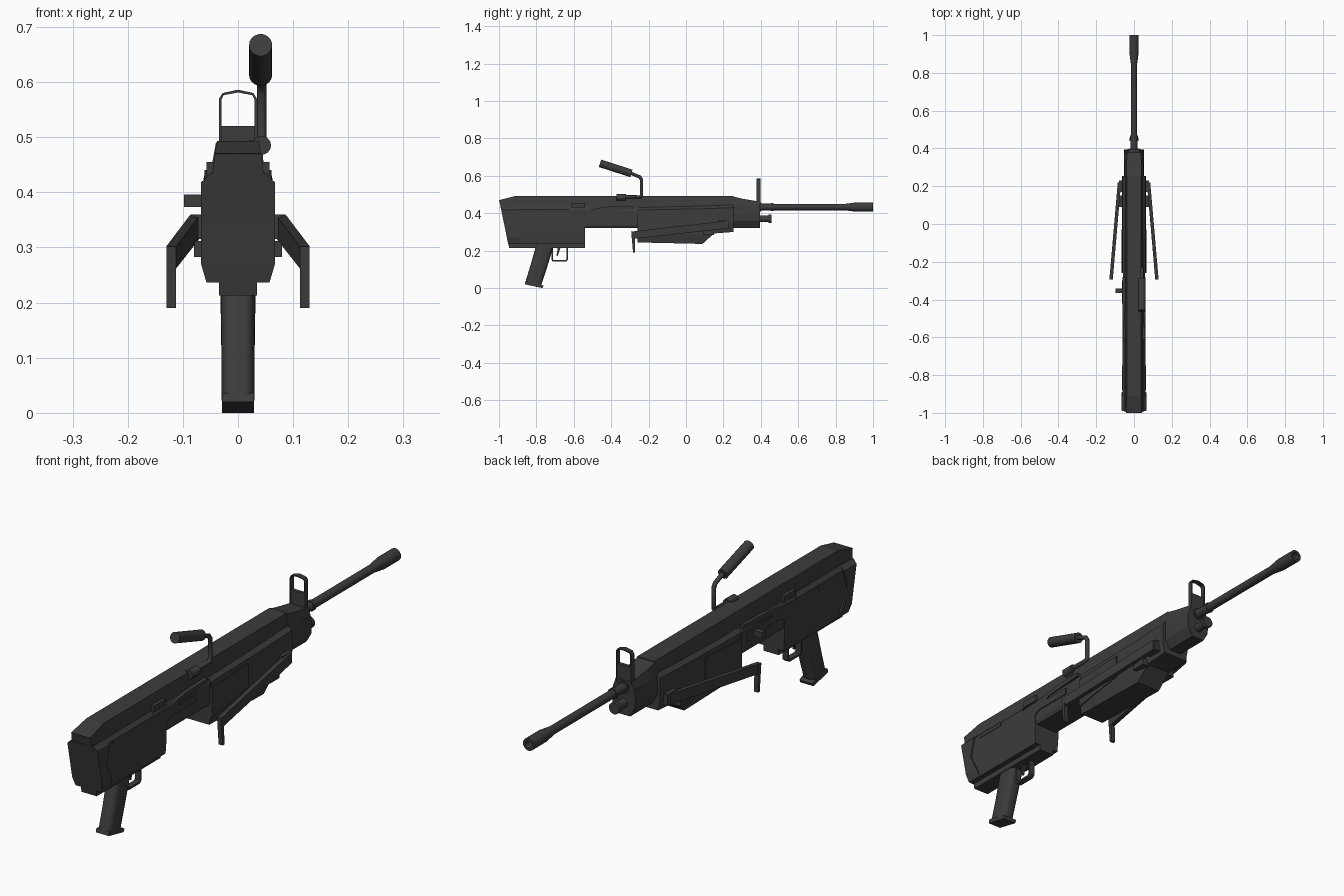
import bpy, bmesh, math
from mathutils import Vector, Matrix

if "Cube" in bpy.data.objects:
    bpy.data.objects.remove(bpy.data.objects["Cube"])

metal = bpy.data.materials.new("dark grey metal")
metal.use_nodes = True
grey = (0.045, 0.045, 0.045, 1)
metal.diffuse_color = grey
metal.node_tree.nodes["Principled BSDF"].inputs["Base Color"].default_value = grey


def loft(name, rings, smooth=False):
    """Skin a list of equal-length point rings and cap both ends."""
    bm = bmesh.new()
    loops = [[bm.verts.new(p) for p in ring] for ring in rings]
    n = len(loops[0])
    for a, b in zip(loops, loops[1:]):
        for i in range(n):
            j = (i + 1) % n
            bm.faces.new((a[i], a[j], b[j], b[i]))
    bm.faces.new(loops[0])
    bm.faces.new(loops[-1])
    bmesh.ops.recalc_face_normals(bm, faces=bm.faces)
    mesh = bpy.data.meshes.new(name)
    bm.to_mesh(mesh)
    bm.free()
    mesh.materials.append(metal)
    ob = bpy.data.objects.new(name, mesh)
    bpy.context.collection.objects.link(ob)
    if smooth:
        bpy.ops.object.select_all(action='DESELECT')
        ob.select_set(True)
        bpy.context.view_layer.objects.active = ob
        bpy.ops.object.shade_smooth_by_angle(angle=math.radians(35))
    return ob


def stack(name, layers):
    """Rectangles (z, half width, back y, front y) piled upward."""
    return loft(name, [[(-w, a, z), (w, a, z), (w, b, z), (-w, b, z)]
                       for z, w, a, b in layers])


def slab(name, profile, x0, x1):
    """Side profile of (y, z) points extruded across x."""
    return loft(name, [[(x, y, z) for y, z in profile] for x in (x0, x1)])


def box(name, x0, x1, y0, y1, z0, z1):
    return slab(name, [(y0, z0), (y1, z0), (y1, z1), (y0, z1)], x0, x1)


def lathe(name, steps, x, z, n=20):
    """Turned part along y from (y, radius) steps."""
    turn = [math.tau * i / n for i in range(n)]
    return loft(name, [[(x + r * math.cos(t), y, z + r * math.sin(t)) for t in turn]
                       for y, r in steps], True)


def rod(name, a, b, r, n=14):
    """Cylinder between two points."""
    a, b = Vector(a), Vector(b)
    rot = (b - a).to_track_quat('Z', 'Y').to_matrix()
    ring = [rot @ Vector((r * math.cos(math.tau * i / n), r * math.sin(math.tau * i / n), 0))
            for i in range(n)]
    return loft(name, [[p + c for p in ring] for c in (a, b)], True)


# Stock and butt pad
stack("stock_lower", [(.213, .034, -.945, -.54), (.236, .034, -.95, -.54), (.236, .056, -.95, -.54),
                      (.30, .061, -.96, -.54), (.36, .061, -.972, -.54), (.36, .061, -.972, -.62),
                      (.42, .061, -.985, -.62), (.436, .048, -.988, -.62)])
stack("butt_pad", [(.236, .057, -.951, -.885), (.27, .067, -.958, -.895), (.34, .067, -.972, -.93),
                   (.418, .067, -.988, -.91), (.434, .05, -.992, -.908)])

# Receiver with long top cover
stack("receiver", [(.322, .05, -.62, .25), (.335, .057, -.62, .25), (.415, .057, -.9, .25),
                   (.432, .047, -.9, .25)])
stack("top_cover", [(.43, .047, -.99, .26), (.468, .042, -.999, .258), (.47, .042, -1, .257),
                    (.493, .038, -.91, .255)])
for s, side in ((1, "left"), (-1, "right")):
    slab(side + "_side_panel", [(-.62, .36), (-.62, .415), (-.52, .42), (-.42, .435), (-.28, .44),
                                (-.28, .425), (-.45, .412), (-.54, .36)], s * .045, s * .061)
    box(side + "_cover_latch", s * .03, s * .057, -.615, -.54, .43, .455)
    box(side + "_port_cover", s * .05, s * .061, -.53, -.35, .375, .402)
    box(side + "_stock_rib", s * .05, s * .063, -.88, -.75, .405, .42)

# Charging handle
box("charging_handle", -.098, -.05, -.365, -.342, .373, .396)
box("charging_track", -.063, -.05, -.42, -.30, .365, .402)

# Handguard: tapered hull with a chamfered keel
hull = [(-.26, .244, .437), (.088, .236, .444), (.15, .292, .446), (.255, .30, .45)]
loft("handguard", [[(s * w, y, z) for s, w, z in
                    ((-1, .04, top), (-1, .062, top - .02), (-1, .064, low + .05), (-1, .054, low),
                     (1, .054, low), (1, .064, low + .05), (1, .062, top - .02), (1, .04, top))]
                   for y, low, top in hull])
for s, side in ((1, "left"), (-1, "right")):
    slab(side + "_handguard_plate", [(-.26, .275), (-.26, .395), (-.03, .405), (-.03, .31)],
         s * .055, s * .067)
    box(side + "_bipod_hinge", s * .05, s * .079, .17, .23, .315, .36)
    box(side + "_bipod_clip", s * .05, s * .08, .09, .15, .283, .312)

# Front block, nose and gas tube
loft("cover_nose", [[(-w, y, .40), (w, y, .40), (w, y, .435), (w * .8, y, top), (-w * .8, y, top),
                     (-w, y, .435)] for y, w, top in ((.25, .05, .49), (.30, .05, .478), (.395, .045, .462))])
loft("front_block", [[(s * w, y, z) for s, w, z in
                      ((-1, .048, .43), (-1, .052, .40), (-1, .05, .36), (-1, .028, .322),
                       (1, .028, .322), (1, .05, .36), (1, .052, .40), (1, .048, .43))]
                     for y in (.245, .395)])
lathe("gas_tube", [(.38, .018), (.44, .018), (.44, .023), (.457, .023)], 0, .37)

# Barrel and hollow muzzle
lathe("barrel", [(.38, .024), (.40, .024), (.40, .018), (.455, .018), (.455, .021), (.468, .021),
                 (.468, .017), (.85, .017), (.91, .025), (1, .025), (1, .015), (.95, .015)], 0, .433)

# Front sight: solid plate below an open hoop
hoop = [(-.034, .45), (-.034, .57), (-.028, .58), (0, .586), (.028, .58), (.034, .57), (.034, .45),
        (.03, .45), (.03, .568), (.026, .576), (0, .581), (-.026, .576), (-.03, .568), (-.03, .45)]
loft("sight_hoop", [[(x, y, z) for x, z in hoop] for y in (.377, .397)])
box("sight_plate", -.033, .033, .38, .394, .44, .52)

# Carrying handle on the left side
hx = .043
path = [(hx, -.34, .488), (hx, -.245, .488), (hx, -.238, .497), (hx, -.238, .58),
        (hx, -.247, .594), (hx, -.31, .62)]
curve = bpy.data.curves.new("handle_rod", 'CURVE')
curve.dimensions = '3D'
curve.bevel_depth = .009
curve.use_fill_caps = True
line = curve.splines.new('POLY')
line.points.add(len(path) - 1)
for point, co in zip(line.points, path):
    point.co = (*co, 1)
curve.materials.append(metal)
bpy.context.collection.objects.link(bpy.data.objects.new("handle_rod", curve))
rod("handle_pivot", (hx, -.372, .485), (hx, -.32, .485), .017)
rod("handle_grip", (.041, -.292, .613), (.041, -.46, .667), .021, 18)
box("handle_mount", .02, .045, -.365, -.325, .46, .495)

# Pistol grip with flared foot
oval = [math.tau * i / 24 for i in range(24)]
soft = lambda v: math.copysign(abs(v) ** .6, v)
loft("pistol_grip", [[(w * soft(math.cos(t)), y + d * soft(math.sin(t)), z - .15 * d * soft(math.sin(t)))
                      for t in oval]
                     for z, y, d, w in ((.225, -.755, .045, .032), (.10, -.792, .044, .03),
                                        (.025, -.816, .043, .03))], True)
slab("grip_foot", [(-.862, .02), (-.768, 0), (-.762, .012), (-.775, .02), (-.858, .036)], -.029, .029)

# Trigger guard and trigger
slab("trigger_guard", [(-.72, .22), (-.72, .152), (-.712, .142), (-.64, .142), (-.63, .152), (-.63, .22),
                       (-.638, .22), (-.638, .155), (-.643, .15), (-.707, .15), (-.712, .155),
                       (-.712, .22)], -.012, .012)
slab("trigger", [(-.685, .22), (-.692, .175), (-.685, .172), (-.67, .22)], -.005, .005)

# Folded bipod legs with feet
for s, side in ((1, "left"), (-1, "right")):
    ends = ((.068, .22, .318, .36), (.112, -.29, .262, .302))
    loft(side + "_bipod_leg", [[(s * x, y, z0), (s * (x + .018), y, z0), (s * (x + .018), y, z1),
                                (s * x, y, z1)] for x, y, z0, z1 in ends])
    slab(side + "_bipod_foot", [(-.293, .302), (-.275, .302), (-.272, .19), (-.283, .19)],
         s * .112, s * .13)
